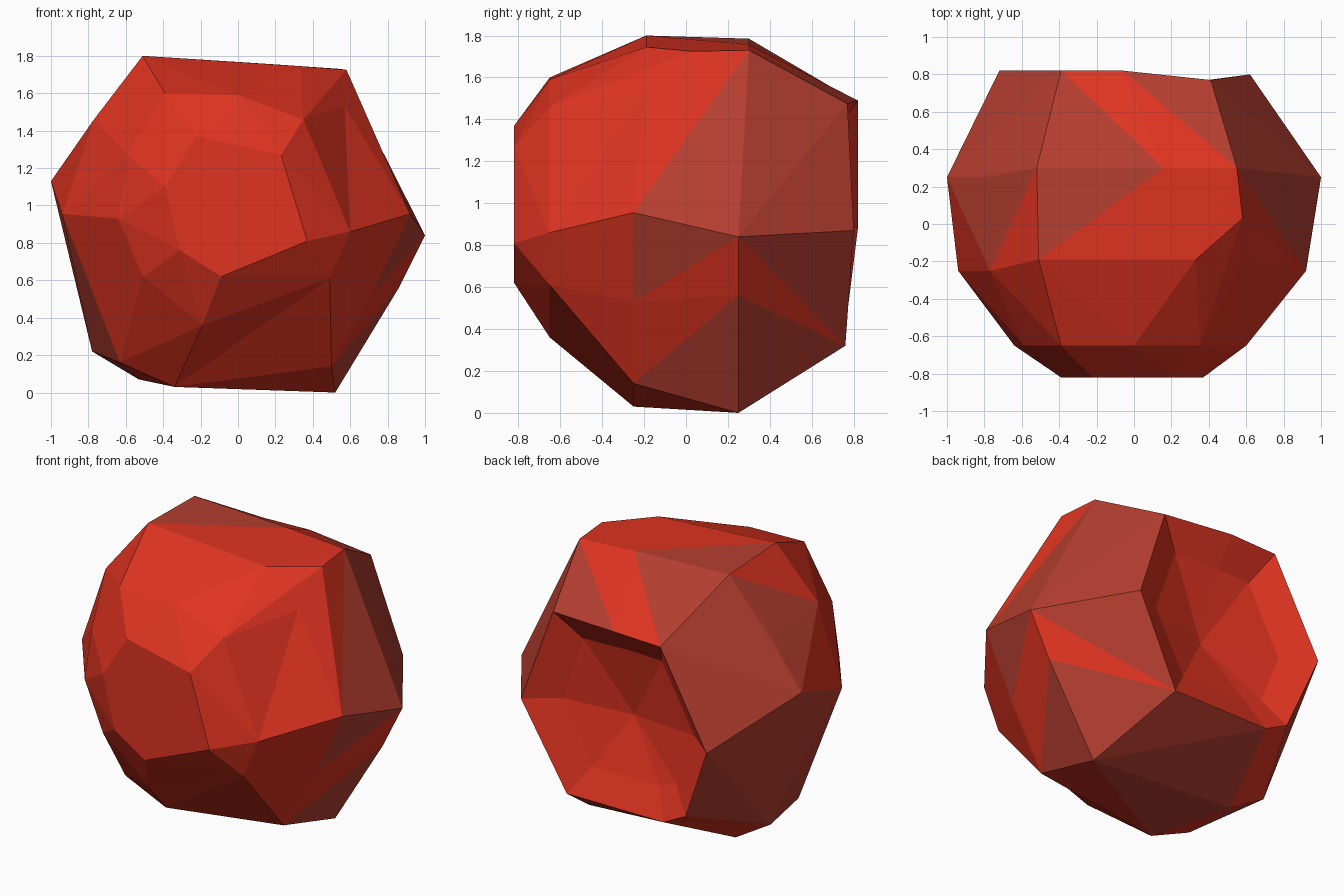
import bpy, bmesh
from mathutils import Vector

if "Cube" in bpy.data.objects:
    bpy.data.objects.remove(bpy.data.objects["Cube"])


def material(name, rgb):
    m = bpy.data.materials.new(name)
    m.diffuse_color = (*rgb, 1)
    m.use_nodes = True
    m.node_tree.nodes["Principled BSDF"].inputs["Base Color"].default_value = m.diffuse_color
    return m


red = material("bright red", (0.74, 0.034, 0.015))
brown = material("dull brick red", (0.46, 0.048, 0.029))

# Cross-section rings of the faceted stone, front to back: y -> (x, z)
rings = {
    -0.82: [(-.22, 1.37), (.23, 1.27), (.37, .81), (-.09, .62), (-.31, .76), (-.39, 1.10)],
    -0.65: [(-.39, 1.60), (0, 1.59), (.35, 1.46), (.60, .86), (.49, .61), (-.19, .36),
            (-.51, .62), (-.64, .93), (-.59, 1.27)],
    -0.25: [(.92, .955), (.72, .53), (.50, .14), (-.34, .03), (-.63, .16),
            (-.94, .955), (-.77, 1.46)],
    -0.19: [(-.51, 1.80), (.33, 1.745)],
    0.03: [(.58, 1.725)],
    0.25: [(1.0, .84), (.86, .56), (.52, 0), (-.53, .07), (-.78, .22), (-1.0, 1.13), (-.79, 1.427)],
    0.30: [(-.52, 1.785), (.16, 1.757), (.55, 1.73)],
}
# Rim of the hollow in the back
rim = [(.41, .77, 1.475), (-.06, .82, 1.49), (-.39, .82, 1.48), (-.72, .82, .88),
       (-.53, .76, .40), (-.37, .76, .32), (.32, .76, .32), (.62, .80, .87)]

bm = bmesh.new()
for y, ring in rings.items():
    for x, z in ring:
        bm.verts.new((x, y, z))
rim_verts = {bm.verts.new(p) for p in rim}
bmesh.ops.convex_hull(bm, input=bm.verts[:])
bmesh.ops.delete(bm, geom=[v for v in bm.verts if not v.link_faces], context='VERTS')
rim_verts = {v for v in rim_verts if v.is_valid}


def vert(p):
    return min(bm.verts, key=lambda v: (v.co - Vector(p)).length)


def dent(p, *corners):
    """Add a point in the middle of the face with the given corners."""
    wanted = {vert(c) for c in corners}
    faces = [f for f in bm.faces if set(f.verts) == wanted]
    if faces:
        bmesh.ops.poke(bm, faces=faces)["verts"][0].co = p


def crease(a, b):
    """Turn the diagonal between two triangles so that it runs from a to b."""
    a, b = vert(a), vert(b)
    for e in bm.edges:
        if len(e.link_faces) == 2 and a not in e.verts and b not in e.verts:
            f, g = e.link_faces
            if (a in f.verts and b in g.verts) or (b in f.verts and a in g.verts):
                bmesh.ops.rotate_edges(bm, edges=[e], use_ccw=False)
                return


dent((.57, -.20, 1.53), (.35, -.65, 1.46), (.58, .03, 1.725), (.92, -.25, .955))
for a, b in [((.57, -.20, 1.53), (.60, -.65, .86)),
             ((.55, .30, 1.73), (.92, -.25, .955)),
             ((1.0, .25, .84), (.72, -.25, .53)),
             ((1.0, .25, .84), (.32, .76, .32)),
             ((-.79, .25, 1.427), (-.72, .82, .88)),
             ((-.39, .82, 1.48), (.16, .30, 1.757)),
             ((-.37, .76, .32), (-.78, .25, .22)),
             ((-.34, -.25, .03), (.49, -.65, .61))]:
    crease(a, b)

# Rear half is dull, with a few odd facets swapped at the border
swap_red = [(-.10, .65, 1.57), (.22, .48, 1.65), (.35, .08, 1.74), (.43, .22, 1.74),
            (-.83, .44, 1.15), (.73, .42, .57), (.86, .08, .64), (-.56, .41, .20),
            (-.56, .59, .31)]
swap_brown = [(.88, -.08, .78), (-.78, -.09, .45)]


def near(c, points):
    return any((c - Vector(p)).length < 0.11 for p in points)


for f in bm.faces:
    c = f.calc_center_median()
    dull = (c.y > 0.055 and not near(c, swap_red)) or near(c, swap_brown)
    f.material_index = int(dull)

# Open the back and sink a smaller, dished floor
bmesh.ops.delete(bm, geom=[f for f in bm.faces if all(v in rim_verts for v in f.verts)],
                 context='FACES')
outer = set(bm.faces)
edges = [e for e in bm.edges if e.is_boundary]
geom = bmesh.ops.extrude_edge_only(bm, edges=edges)["geom"]
for v in (g for g in geom if isinstance(g, bmesh.types.BMVert)):
    v.co = Vector((v.co.x * 0.7 - 0.03, 0.68, 0.90 + (v.co.z - 0.89) * 0.7))
centre = bm.verts.new((-0.03, 0.57, 0.85))
for e in [e for e in bm.edges if e.is_boundary]:
    bm.faces.new((e.verts[0], e.verts[1], centre))
for f in bm.faces:
    f.smooth = False
    if f not in outer:
        f.material_index = 0
bmesh.ops.recalc_face_normals(bm, faces=bm.faces[:])

mesh = bpy.data.meshes.new("faceted_stone")
bm.to_mesh(mesh)
bm.free()
mesh.materials.append(red)
mesh.materials.append(brown)
stone = bpy.data.objects.new("faceted_stone", mesh)
bpy.context.collection.objects.link(stone)
